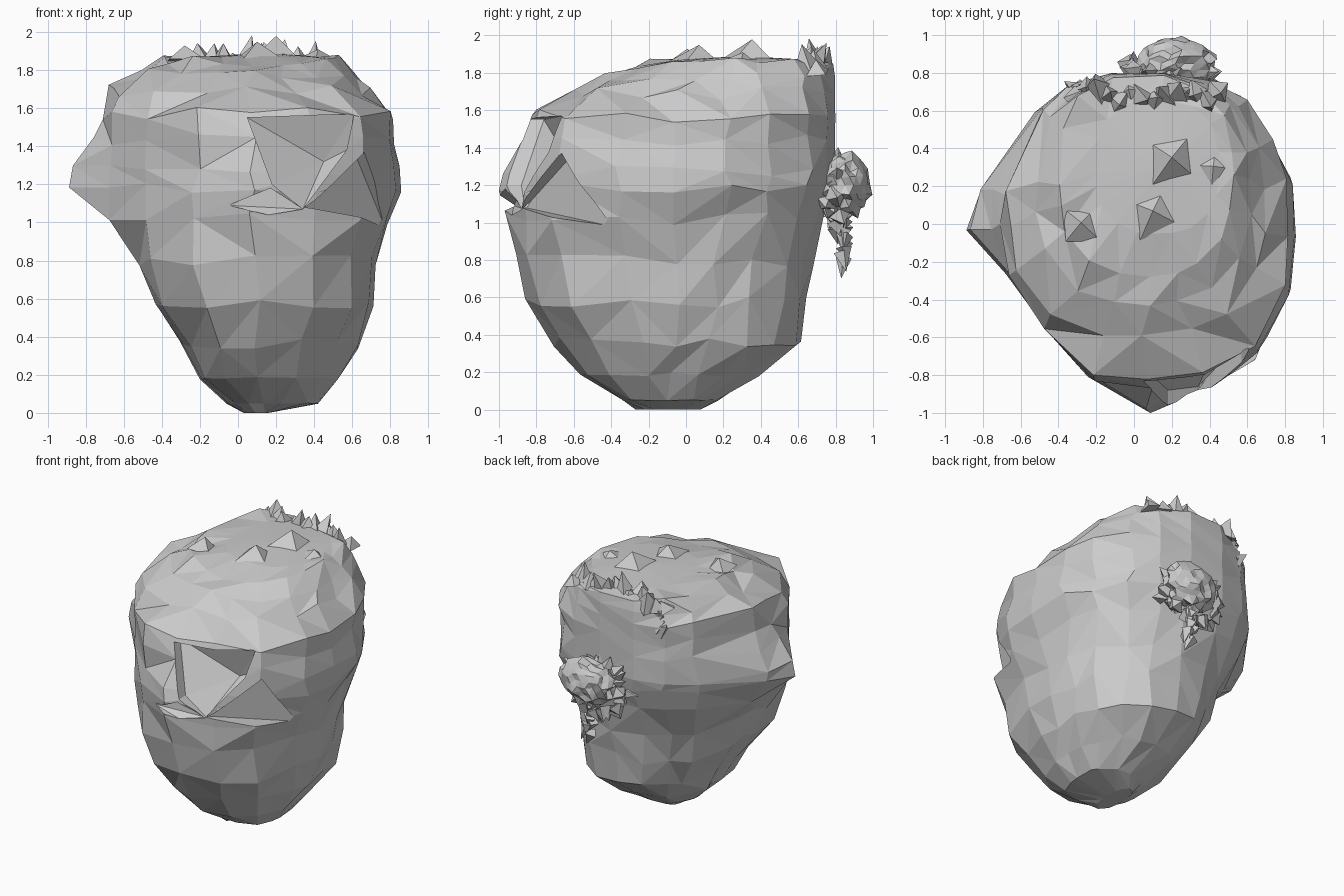
import bpy, bmesh, math, random
from mathutils import Vector, noise

random.seed(4)
default = bpy.data.objects.get("Cube")
if default:
    bpy.data.objects.remove(default, do_unlink=True)


def finish(bm, name):
    bmesh.ops.recalc_face_normals(bm, faces=bm.faces)
    mesh = bpy.data.meshes.new(name)
    bm.to_mesh(mesh)
    bm.free()
    obj = bpy.data.objects.new(name, mesh)
    bpy.context.collection.objects.link(obj)
    return obj


def add_spike(bm, base, direction, length, radius):
    d = Vector(direction).normalized()
    side = d.orthogonal().normalized()
    turn = random.uniform(0, math.tau)
    ring = []
    for i in range(4):
        a = turn + i * math.tau / 4
        offset = side * math.cos(a) + d.cross(side) * math.sin(a)
        ring.append(bm.verts.new(Vector(base) + offset * radius * random.uniform(.6, 1.2)))
    tip = bm.verts.new(Vector(base) + d * length)
    bm.faces.new(ring)
    for i in range(4):
        bm.faces.new((ring[i], ring[(i + 1) % 4], tip))


def carve(target, name, points, push):
    """Cut away the hull of the points swept outward along push."""
    bm = bmesh.new()
    for p in points:
        bm.verts.new(p)
        bm.verts.new(Vector(p) + Vector(push))
    bmesh.ops.convex_hull(bm, input=bm.verts)
    cutter = finish(bm, name + "_cutter")
    cutter.hide_render = True
    cut = target.modifiers.new(name, "BOOLEAN")
    cut.operation = "DIFFERENCE"
    cut.solver = "EXACT"
    cut.object = cutter
    bpy.context.view_layer.objects.active = target
    bpy.ops.object.modifier_apply(modifier=cut.name)
    bpy.data.objects.remove(cutter, do_unlink=True)


# Boulder body: rounded sections of each level, kept inside one widest outline
OUTLINE = [(.08, -1), (.4, -.86), (.66, -.7), (.82, -.35), (.87, -.05), (.83, .22),
           (.73, .45), (.62, .7), (.42, .8), (.16, .8), (-.12, .8), (-.34, .74),
           (-.5, .6), (-.8, .2), (-.88, -.02), (-.68, -.25), (-.47, -.55), (-.22, -.82)]
# z, x min, x max, y min, y max
LEVELS = [(.0, .03, .16, -.27, .08), (.05, -.06, .43, -.35, .17),
          (.19, -.2, .53, -.56, .4), (.36, -.3, .64, -.71, .63),
          (.58, -.45, .71, -.85, .65), (.8, -.52, .73, -.92, .68),
          (1.02, -.67, .79, -.96, .73), (1.18, -.88, .87, -1, .79),
          (1.27, -.88, .86, -.97, .8), (1.44, -.75, .81, -.88, .8),
          (1.57, -.7, .82, -.83, .8), (1.69, -.67, .7, -.6, .8),
          (1.78, -.52, .62, -.43, .8), (1.85, -.41, .53, -.28, .79),
          (1.87, -.2, .45, -.05, .66)]

bm = bmesh.new()
rings = []
for z, x0, x1, y0, y1 in LEVELS:
    center = Vector(((x0 + x1) / 2, (y0 + y1) / 2, z))
    e = 2.25 if z < 1 else 2.6
    ring = []
    for x, y in OUTLINE:
        d = Vector((x, y, z)) - center
        reach = (abs(2 * d.x / (x1 - x0)) ** e + abs(2 * d.y / (y1 - y0)) ** e) ** (-1 / e)
        p = center + d * min(1, reach)
        flat_back = z > 1.2 and p.y > .74
        if .02 < z < 1.87 and not flat_back:
            out = d.normalized()
            p += out * random.uniform(-.016, .01)
            p += Vector((-out.y, out.x, 0)) * random.uniform(-.03, .03)
            p.z += random.uniform(-.035, .035) * min(1, z * 2)
        ring.append(bm.verts.new(p))
    rings.append(ring)
n = len(OUTLINE)
for low, high in zip(rings, rings[1:]):
    for i in range(n):
        j = (i + 1) % n
        if random.random() < .5:
            bm.faces.new((low[i], low[j], high[j]))
            bm.faces.new((low[i], high[j], high[i]))
        else:
            bm.faces.new((low[i], low[j], high[i]))
            bm.faces.new((low[j], high[j], high[i]))
bm.faces.new(rings[0])
peak = bm.verts.new((.15, .3, 1.89))
for i in range(n):
    bm.faces.new((rings[-1][i], rings[-1][(i + 1) % n], peak))
boulder = finish(bm, "boulder")

# Hollow under the brow, the undercut below its tip, and the chipped corner beside it
carve(boulder, "front_hollow",
      [(.05, -.76, 1.55), (.18, -.88, 1.2), (.45, -.62, 1.32), (.61, -.66, 1.57),
       (.57, -.62, 1.38), (.34, -.86, 1.07)], (0, -.5, 0))
carve(boulder, "tip_undercut",
      [(-.05, -.92, 1.09), (.17, -.88, 1.18), (.34, -.86, 1.07), (.16, -.93, 1.04)],
      (0, -.5, 0))
carve(boulder, "corner_chip",
      [(.61, -.6, 1.37), (.34, -.86, 1.08), (.77, -.4, .98)], (.4, -.5, 0))

# Broken crest along the top and right edge of the flat back
bm = bmesh.new()
for i in range(14):
    t = i / 13
    x = -.3 + .74 * t
    z = 1.8 + .03 * math.sin(math.pi * t)
    y = random.uniform(.64, .72)
    lean = (random.uniform(-.5, .5), random.uniform(-.2, .5), 1)
    add_spike(bm, (x, y, z), lean, random.uniform(.07, .16), .09)
for i in range(5):
    t = i / 4
    add_spike(bm, (-.22 - .08 * t, .7, 1.8 - .14 * t),
              (-.6, random.uniform(0, .5), .5), random.uniform(.06, .11), .07)
finish(bm, "back_crest")

# Low ridges on the top
bm = bmesh.new()
for x, y, length, radius in ((.1, .06, .1, .14), (-.28, .0, .08, .12),
                             (.2, .34, .13, .24), (.42, .3, .06, .14)):
    add_spike(bm, (x, y, 1.85), (0, .1, 1), length, radius)
finish(bm, "top_ridges")

# Rough knob on the back, with shards around it and a hanging tail
KNOB = Vector((.22, .85, 1.2))
bm = bmesh.new()
bmesh.ops.create_icosphere(bm, subdivisions=3, radius=1)
for v in bm.verts:
    rough = 1 + .25 * noise.noise(v.co * 4) + random.uniform(-.15, .06)
    v.co = KNOB + Vector((v.co.x * .21, v.co.y * .14, v.co.z * .17)) * rough
finish(bm, "back_knob")

bm = bmesh.new()
for i in range(34):
    a = i * math.tau / 34 + random.uniform(-.1, .1)
    out = Vector((math.cos(a), random.uniform(-.1, .4), math.sin(a)))
    r = random.uniform(.1, .2)
    base = KNOB + Vector((out.x * r * 1.25 - .05, random.uniform(-.11, 0), out.z * r - .04))
    add_spike(bm, base, out, random.uniform(.05, .11), .06)
finish(bm, "knob_shards")

bm = bmesh.new()
for i in range(9):
    z = 1.05 - .03 * i
    base = (.2 + random.uniform(-.05, .05), .85 + random.uniform(-.03, .02), z)
    add_spike(bm, base, (random.uniform(-.5, .5), random.uniform(-.3, .2), -1),
              random.uniform(.08, .12), .05)
finish(bm, "knob_tail")
